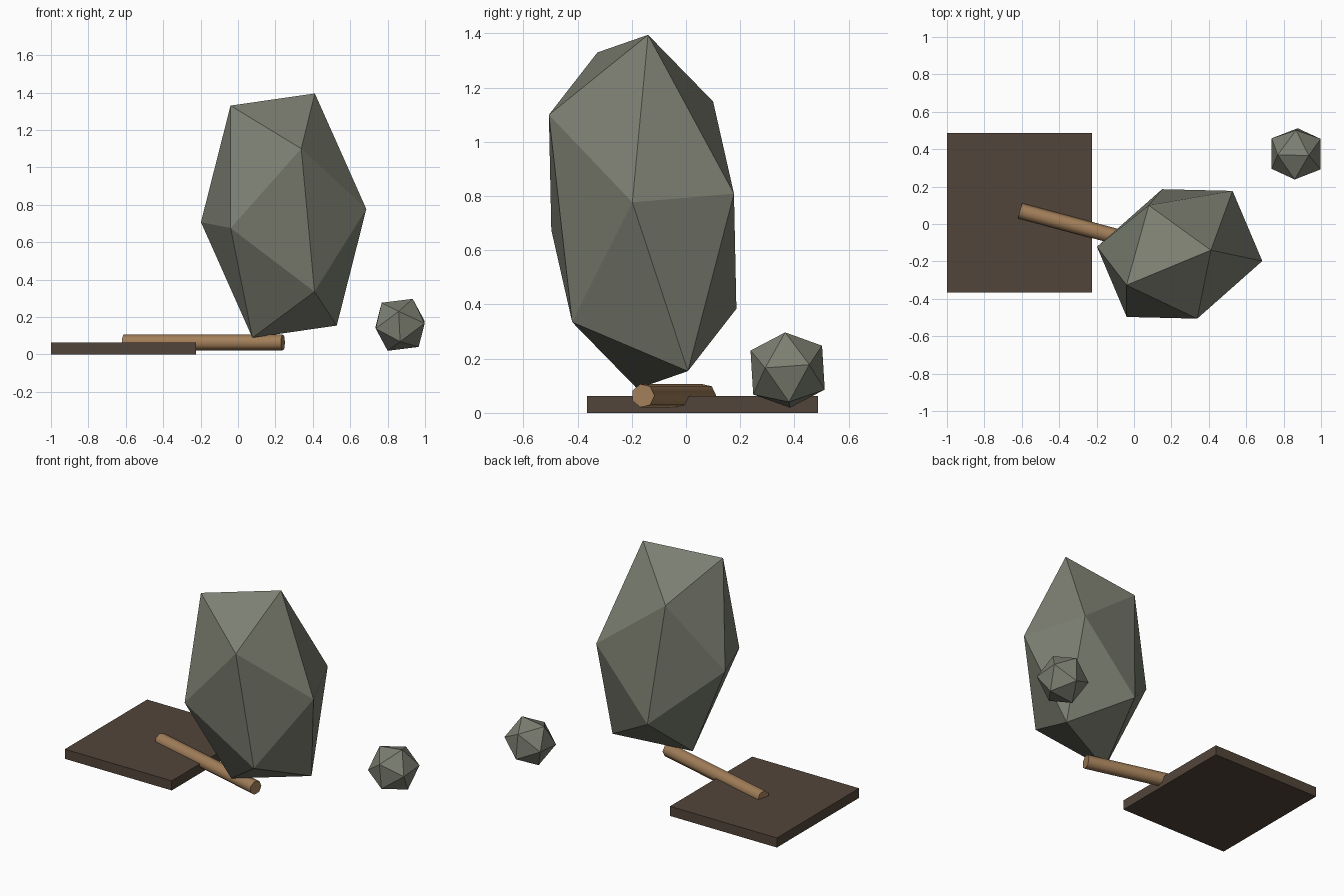
import bpy, bmesh, math
from mathutils import Vector

if "Cube" in bpy.data.objects:
    bpy.data.objects.remove(bpy.data.objects["Cube"])


def material(name, rgb):
    m = bpy.data.materials.new(name)
    m.diffuse_color = (*rgb, 1)
    m.use_nodes = True
    m.node_tree.nodes["Principled BSDF"].inputs["Base Color"].default_value = m.diffuse_color
    return m


STONE = material("grey_green_stone", (0.20, 0.21, 0.165))
EARTH = material("dark_earth", (0.085, 0.06, 0.042))
WOOD = material("tan_wood", (0.36, 0.21, 0.10))


def rock(name, centre, half):
    """Twenty-sided boulder: six corners plus their opposites, wrapped in a hull."""
    bm = bmesh.new()
    for p in half:
        for sign in (1, -1):
            bm.verts.new(Vector(p) * sign)
    bmesh.ops.convex_hull(bm, input=bm.verts[:])
    bmesh.ops.recalc_face_normals(bm, faces=bm.faces[:])
    mesh = bpy.data.meshes.new(name)
    bm.to_mesh(mesh)
    bm.free()
    ob = bpy.data.objects.new(name, mesh)
    ob.location = centre
    mesh.materials.append(STONE)
    bpy.context.collection.objects.link(ob)


# Tall standing boulder
rock("tall_boulder", (0.244, -0.16, 0.742), [
    (-0.284, -0.167, 0.588), (0.167, 0.02, 0.653), (0.442, -0.038, 0.035),
    (0.094, -0.346, 0.358), (-0.283, -0.337, -0.067), (-0.165, 0.26, 0.407)])

# Small loose stone
rock("small_stone", (0.867, 0.375, 0.158), [
    (0.131, -0.083, 0.008), (0.131, 0.08, 0.02), (0.067, -0.009, 0.139),
    (0.0, 0.127, 0.09), (0.008, 0.137, -0.072), (-0.099, -0.005, 0.118)])

# Flat ground slab
bpy.ops.mesh.primitive_cube_add(size=1, location=(-0.6125, 0.061, 0.0315))
slab = bpy.context.object
slab.name = "ground_slab"
slab.scale = (0.775, 0.852, 0.063)
slab.data.materials.append(EARTH)

# Fallen log lying across the slab
bpy.ops.mesh.primitive_cylinder_add(
    vertices=7, radius=0.044, depth=0.88, location=(-0.185, -0.045, 0.0635),
    rotation=(0, math.pi / 2, math.radians(-15)))
log = bpy.context.object
log.name = "fallen_log"
log.data.materials.append(WOOD)
bpy.ops.object.shade_smooth_by_angle(angle=math.radians(60))
